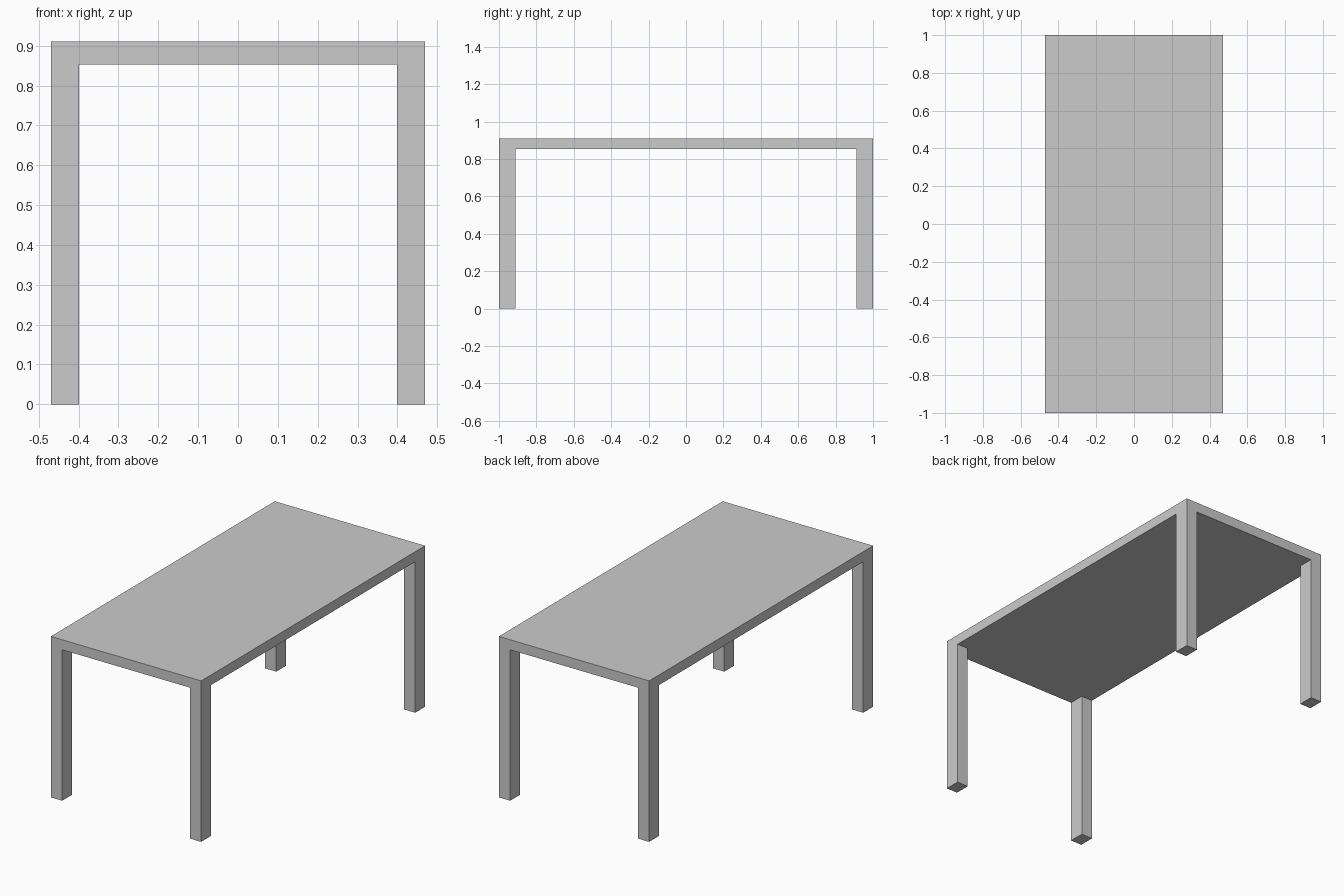
import bpy, bmesh
from mathutils import Matrix, Vector

if "Cube" in bpy.data.objects:
    bpy.data.objects.remove(bpy.data.objects["Cube"])

WIDTH, LENGTH, HEIGHT = 0.94, 2.0, 0.91
TOP_THICK = 0.057
LEG_X, LEG_Y = 0.071, 0.089
UNDERSIDE = HEIGHT - TOP_THICK

bm = bmesh.new()

# Tabletop slab
bmesh.ops.create_cube(bm, size=1.0, matrix=(
    Matrix.Translation((0, 0, HEIGHT - TOP_THICK / 2))
    @ Matrix.Diagonal((WIDTH, LENGTH, TOP_THICK, 1))))

# Score the leg footprints into the slab
inner_x, inner_y = WIDTH / 2 - LEG_X, LENGTH / 2 - LEG_Y
for s in (-1, 1):
    for co, no in ((Vector((s * inner_x, 0, 0)), (1, 0, 0)),
                   (Vector((0, s * inner_y, 0)), (0, 1, 0))):
        bmesh.ops.bisect_plane(bm, geom=bm.verts[:] + bm.edges[:] + bm.faces[:],
                               plane_co=co, plane_no=no)

# Pull the four corner footprints down into flush legs
bm.normal_update()
corners = []
for f in bm.faces:
    c = f.calc_center_median()
    if f.normal.z < -0.9 and abs(c.x) > inner_x and abs(c.y) > inner_y:
        corners.append(f)
feet = bmesh.ops.extrude_discrete_faces(bm, faces=corners)["faces"]
for f in feet:
    bmesh.ops.translate(bm, verts=f.verts[:], vec=(0, 0, -UNDERSIDE))

# Merge the coplanar faces so legs and top read as one piece
bmesh.ops.dissolve_limit(bm, angle_limit=0.01, verts=bm.verts[:], edges=bm.edges[:])
bmesh.ops.recalc_face_normals(bm, faces=bm.faces[:])

mesh = bpy.data.meshes.new("table_top_and_legs")
bm.to_mesh(mesh)
bm.free()
bpy.context.collection.objects.link(bpy.data.objects.new("table_top_and_legs", mesh))
